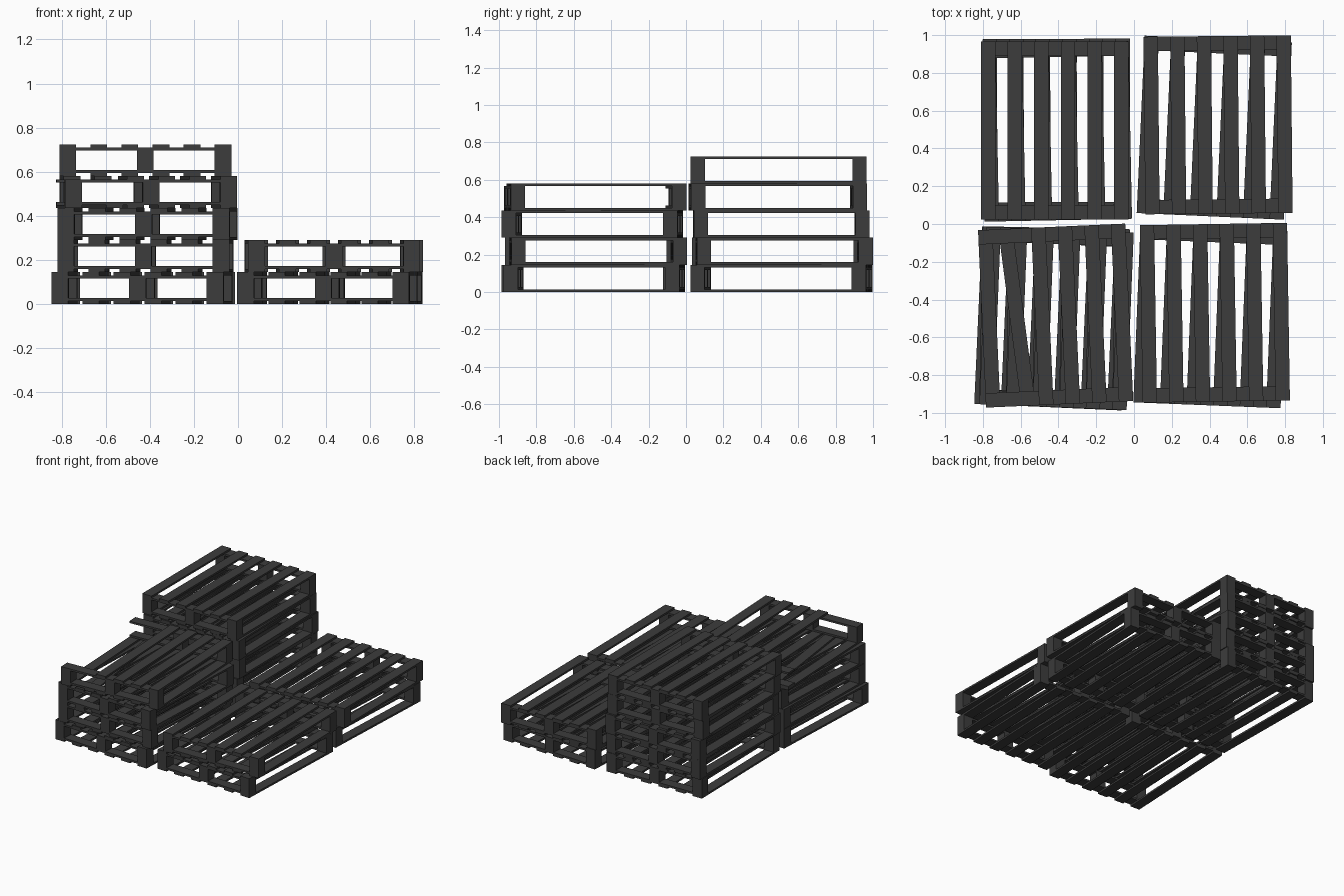
import bpy, bmesh
from mathutils import Matrix, Vector

cube = bpy.data.objects.get("Cube")
if cube:
    bpy.data.objects.remove(cube)

# Pallet dimensions
WIDTH, LENGTH, HEIGHT = 0.78, 0.94, 0.145
BOARD_W, BOARD_T = 0.076, 0.014
END_Y = (LENGTH - BOARD_W) / 2
SLATS = 6
SLAT_X = [(i / (SLATS - 1) - 0.5) * (WIDTH - BOARD_W) for i in range(SLATS)]
BLOCK_X = [-(WIDTH - BOARD_W) / 2, 0, (WIDTH - BOARD_W) / 2]

wood = bpy.data.materials.new("dark_grey_wood")
wood.use_nodes = True
colour = (0.045, 0.045, 0.045, 1)
wood.diffuse_color = colour
bsdf = wood.node_tree.nodes["Principled BSDF"]
bsdf.inputs["Base Color"].default_value = colour
bsdf.inputs["Roughness"].default_value = 0.8


def add_box(bm, centre, size, turn=0):
    matrix = (Matrix.Translation(centre) @ Matrix.Rotation(turn, 4, 'Z')
              @ Matrix.Diagonal((*size, 1)))
    bmesh.ops.create_cube(bm, size=1, matrix=matrix)


def add_pallet(name, x, y, level, turn, broken=False):
    bm = bmesh.new()
    # Long slats, top and bottom
    for top in (False, True):
        z = HEIGHT - BOARD_T / 2 if top else BOARD_T / 2
        for i, sx in enumerate(SLAT_X):
            if broken and ((top and i < 2) or (not top and i == 1)):
                continue
            add_box(bm, (sx, 0, z), (BOARD_W, LENGTH, BOARD_T))
    # Cross boards and spacer blocks at both ends
    for side in (-1, 1):
        for z in (BOARD_T * 1.5, HEIGHT - BOARD_T * 1.5):
            add_box(bm, (0, side * END_Y, z), (WIDTH, BOARD_W, BOARD_T))
        for bx in BLOCK_X:
            if broken and side > 0 and bx < 0:
                continue
            add_box(bm, (bx, side * END_Y, HEIGHT / 2),
                    (BOARD_W, BOARD_W, HEIGHT - 4 * BOARD_T))
    # Slat knocked askew
    if broken:
        add_box(bm, (-0.205, 0, BOARD_T / 2), (BOARD_W, LENGTH, BOARD_T), 0.085)
    mesh = bpy.data.meshes.new(name)
    bm.to_mesh(mesh)
    bm.free()
    mesh.materials.append(wood)
    obj = bpy.data.objects.new(name, mesh)
    obj.location = Vector((x, y, level * HEIGHT))
    obj.rotation_euler.z = turn
    bpy.context.collection.objects.link(obj)


# Stacks from the floor up: x, y, turn
stacks = {
    "back_right_stack": [(-0.41, 0.50, 0.015), (-0.415, 0.505, -0.01),
                         (-0.41, 0.51, 0.005), (-0.41, 0.49, 0.02),
                         (-0.42, 0.495, 0)],
    "front_right_stack": [(-0.435, -0.50, -0.045), (-0.42, -0.49, -0.02),
                          (-0.41, -0.50, -0.04), (-0.415, -0.485, 0.045)],
    "front_left_stack": [(0.405, -0.49, -0.04), (0.428, -0.47, 0.016)],
    "back_left_stack": [(0.425, 0.51, -0.045), (0.445, 0.525, 0.01)],
}
for stack, pallets in stacks.items():
    for level, (x, y, turn) in enumerate(pallets):
        broken = stack == "front_right_stack" and level == len(pallets) - 1
        add_pallet(f"{stack}_pallet_{level + 1}", x, y, level, turn, broken)
